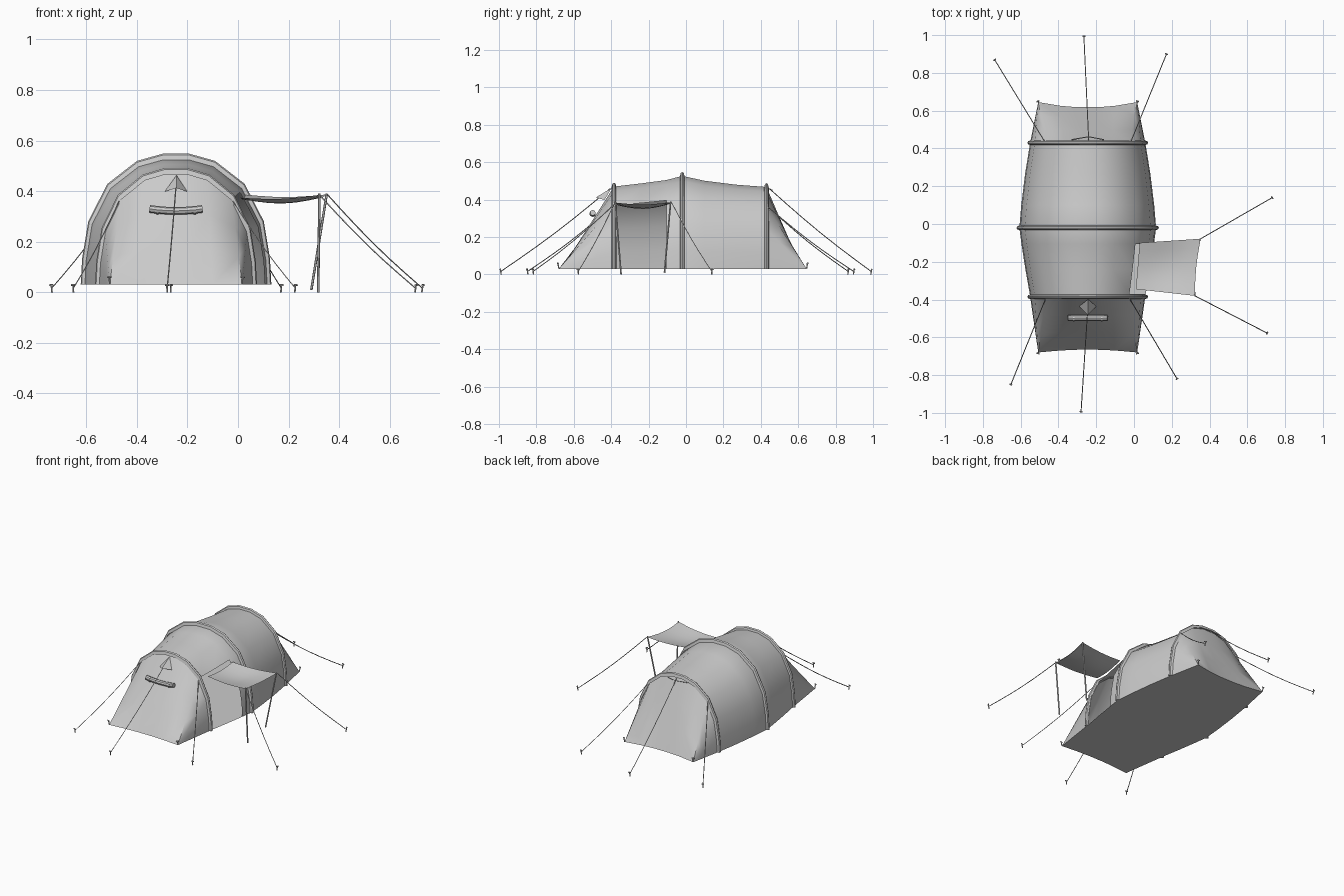
import bpy, bmesh, math
from mathutils import Vector

if "Cube" in bpy.data.objects:
    bpy.data.objects.remove(bpy.data.objects["Cube"])

CX, Z0 = -0.245, 0.03          # tent centreline and floor height
HALF = [(1, 0), (.985, .2), (.92, .485), (.72, .77), (.41, .945), (.14, 1)]
UNIT = HALF + [(-x, z) for x, z in reversed(HALF)]   # right to left arch


def finish(name, bm, smooth=None):
    bmesh.ops.remove_doubles(bm, verts=bm.verts, dist=1e-5)
    bmesh.ops.recalc_face_normals(bm, faces=bm.faces)
    me = bpy.data.meshes.new(name)
    bm.to_mesh(me)
    bm.free()
    ob = bpy.data.objects.new(name, me)
    bpy.context.collection.objects.link(ob)
    if smooth:
        bpy.ops.object.select_all(action='DESELECT')
        ob.select_set(True)
        bpy.context.view_layer.objects.active = ob
        bpy.ops.object.shade_smooth_by_angle(angle=math.radians(smooth))
    return ob


def loft(name, rings, smooth=None, closed=False, caps=False, skip=()):
    """Skin a list of equal-length rings; skip holds (ring, point) cells left open."""
    bm = bmesh.new()
    vs = [[bm.verts.new(p) for p in r] for r in rings]
    n = len(rings[0])
    for i in range(len(vs) - 1):
        for j in range(n if closed else n - 1):
            if (i, j) not in skip:
                k = (j + 1) % n
                bm.faces.new((vs[i][j], vs[i][k], vs[i + 1][k], vs[i + 1][j]))
    if caps:
        bm.faces.new(vs[0])
        bm.faces.new(vs[-1])
    return finish(name, bm, smooth)


def tube(name, pts, r, sides=4, smooth=None):
    pts = [Vector(p) for p in pts]
    rings = []
    for i, p in enumerate(pts):
        d = (pts[min(i + 1, len(pts) - 1)] - pts[max(i - 1, 0)]).normalized()
        a = d.cross(Vector((0, 0, 1)) if abs(d.z) < .9 else Vector((0, 1, 0))).normalized()
        b = d.cross(a)
        rings.append([p + r * (a * math.cos(t) + b * math.sin(t))
                      for t in (2 * math.pi * k / sides for k in range(sides))])
    return loft(name, rings, smooth, True, True)


def arch(y, w, h):
    return [Vector((CX + x * w, y, Z0 + z * h)) for x, z in UNIT]


# main body with the doorway cells left open
SECT = [(-.385, .305, .44), (-.37, .307, .442), (-.24, .33, .457), (-.105, .351, .475),
        (-.02, .362, .497), (.1, .352, .471), (.27, .331, .45), (.43, .305, .438)]
loft("tent_body", [arch(*s) for s in SECT], 50,
     skip=[(i, j) for i in (1, 2) for j in (0, 1, 2)])

# sloping end panels, side points gathered into the ground corners
spread = [1, 1, 1, 1, .55, .2]
spread += [-f for f in reversed(spread)]
ends = []
for name, sect, ye, inset in (("front_panel", SECT[0], -.68, .015),
                              ("back_panel", SECT[-1], .645, -.028)):
    top = arch(*sect)
    low = [Vector((CX + .262 * f, ye + inset * (1 - f * f), Z0)) for f in spread]
    ends.append(low)
    loft(name, [[a.lerp(b, t) for a, b in zip(top, low)] for t in (0, .33, .67, 1)], 50)

# groundsheet
bm = bmesh.new()
right = [(CX + w, y, Z0) for y, w, h in SECT]
left = [(CX - w, y, Z0) for y, w, h in reversed(SECT)]
outline = right + list(ends[1][3:-3]) + left + list(reversed(ends[0][3:-3]))
bm.faces.new([bm.verts.new(p) for p in outline])
finish("groundsheet", bm)

# pole sleeves over the three arches
for name, (y, w, h) in (("front_hoop", SECT[0]), ("middle_hoop", SECT[4]), ("back_hoop", SECT[-1])):
    cs = [arch(y + dy, w + o, h + o * 1.4) for dy, o in
          ((-.013, -.003), (-.008, .011), (0, .015), (.008, .011), (.013, -.003))]
    loft(name, list(zip(*cs)), 35, True, True)

# raised door flap used as an awning
c = [Vector(p) for p in ((.01, -.345, .374), (.322, -.38, .385), (.353, -.078, .387), (.03, -.1, .386))]
N = 6
rows = []
for i in range(N + 1):
    u = i / N
    row = []
    for j in range(N + 1):
        v = j / N
        p = c[0].lerp(c[1], u).lerp(c[3].lerp(c[2], u), v)
        p.z -= .02 * math.sin(math.pi * u) * (.5 + .5 * math.sin(math.pi * v)) + .012 * math.sin(math.pi * v)
        p.x -= .008 * u * math.sin(math.pi * v)
        row.append(p)
    rows.append(row)
loft("awning", rows, 40)
tube("awning_pole_front", [(.322, -.378, .39), (.317, -.347, 0)], .005, 6)
tube("awning_pole_back", [(.351, -.082, .39), (.29, -.115, .01)], .005, 6)


def peg(name, p, out):
    """Leaning ground peg with a small cross head."""
    p, out = Vector(p), Vector(out).normalized()
    head = p + out * .005 + Vector((0, 0, .01))
    tube(name, [p - Vector((0, 0, .018)), head], .0035, 5)
    side = Vector((-out.y, out.x, 0)) * .008
    tube(name + "_head", [head - side, head + side], .004, 5)


# guy lines, each sagging slightly to its own peg
GUYS = {
    "front_centre": ((-.242, -.405, .46), (-.28, -.988, .018)),
    "front_left": ((-.47, -.40, .36), (-.65, -.845, .018)),
    "front_right": ((-.02, -.40, .36), (.225, -.815, .018)),
    "back_centre": ((-.24, .445, .46), (-.265, .988, .018)),
    "back_left": ((-.475, .44, .36), (-.735, .865, .018)),
    "back_right": ((-.015, .44, .36), (.17, .895, .018)),
    "awning_front": (c[1], (.70, -.575, .018)),
    "awning_back": (c[2], (.727, .137, .018)),
}
for name, (a, b) in GUYS.items():
    a, b = Vector(a), Vector(b)
    pts = []
    for k in range(7):
        p = a.lerp(b, k / 6)
        p.z -= .014 * math.sin(math.pi * k / 6)
        pts.append(p)
    tube(name + "_guy_line", pts, .0025)
    d = b - a
    peg(name + "_peg", b, (d.x, d.y, 0))

# corner pegs
for name, sx, y, sy in (("front_left", -1, -.68, -1), ("front_right", 1, -.68, -1),
                        ("back_left", -1, .645, 1), ("back_right", 1, .645, 1)):
    peg(name + "_corner_peg", (CX + sx * .262, y, .05), (sx * .3, sy, 0))

# hooded vent near the top of the front panel
bm = bmesh.new()
apex, l, r, tip = [bm.verts.new(p) for p in
                   ((-.243, -.398, .463), (-.29, -.436, .398), (-.2, -.436, .398), (-.244, -.482, .412))]
bm.faces.new((apex, l, tip))
bm.faces.new((apex, tip, r))
finish("front_vent_hood", bm)

# rolled window cover
tube("rolled_cover", [(-.245 + .105 * t, -.498, .322 + .008 * t * t) for t in (-1, -.85, -.4, 0, .4, .85, 1)],
     .015, 8, 40)
for s in (-1, 1):
    tube("roll_strap", [(CX + s * .07, -.5, .325), (CX + s * .078, -.5, .325)], .017, 8)

# guy attachment loops at the top of the back panel
for s in (-1, 1):
    tube("back_guy_strap", [(CX + s * .085, .447, .455), (-.24, .462, .452)], .0025)
